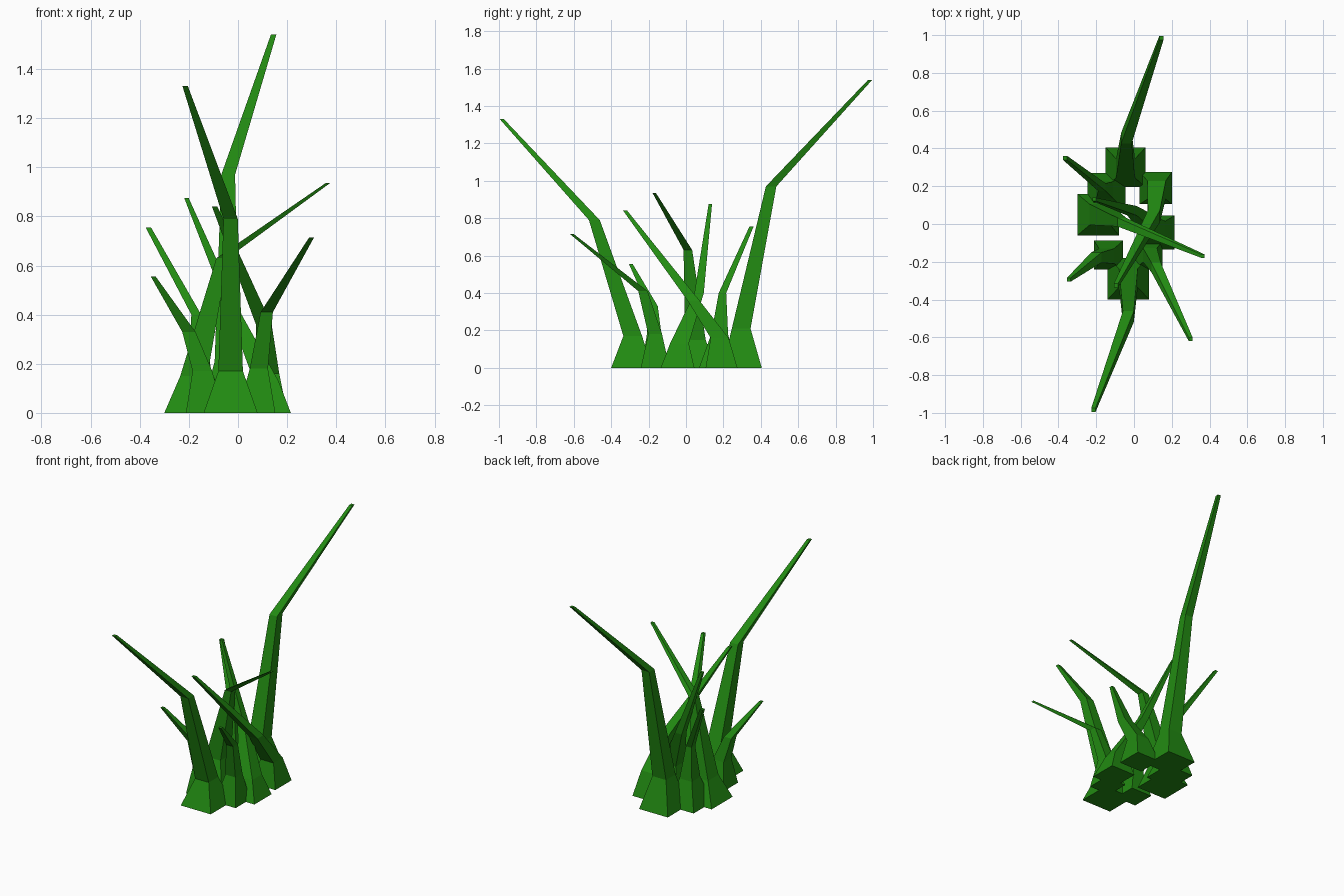
import bpy, bmesh

green = bpy.data.materials.new("grass green")
green.diffuse_color = (0.016, 0.26, 0.006, 1)

# Each blade: rings of (centre x, centre y, height, half width) from root to tip
BLADES = {
    "tall_back_blade":   [(-.045, .30, 0, .105), (-.045, .295, .21, .05), (-.04, .455, .97, .028), (.145, .985, 1.54, .011)],
    "tall_front_blade":  [(-.03, -.29, 0, .11), (-.03, -.285, .17, .05), (-.03, -.49, .79, .029), (-.215, -.985, 1.33, .011)],
    "left_blade":        [(-.19, .05, 0, .11), (-.18, .05, .15, .055), (-.065, .01, .63, .023), (.365, -.17, .935, .009)],
    "back_left_blade":   [(-.145, .17, 0, .1), (-.155, .18, .18, .045), (-.17, .195, .40, .02), (-.365, .35, .755, .011)],
    "back_right_blade":  [(.115, .19, 0, .085), (.12, .18, .16, .048), (.105, .04, .36, .032), (-.095, -.325, .84, .011)],
    "right_blade":       [(.125, -.045, 0, .09), (.115, -.035, .13, .05), (-.01, .07, .40, .025), (-.21, .13, .875, .009)],
    "front_left_blade":  [(-.135, -.165, 0, .077), (-.145, -.17, .17, .04), (-.2, -.178, .33, .027), (-.345, -.295, .555, .01)],
    "front_right_blade": [(.075, -.165, 0, .077), (.085, -.165, .18, .037), (.117, -.23, .41, .025), (.3, -.61, .715, .01)],
}


def make_blade(name, rings):
    bm = bmesh.new()
    loops = []
    for x, y, z, h in rings:
        loops.append([bm.verts.new((x + sx * h, y + sy * h, z))
                      for sx, sy in ((-1, -1), (1, -1), (1, 1), (-1, 1))])
    for low, high in zip(loops, loops[1:]):
        for i in range(4):
            j = (i + 1) % 4
            bm.faces.new((low[i], low[j], high[j], high[i]))
    bm.faces.new(loops[0][::-1])
    bm.faces.new(loops[-1])
    bmesh.ops.recalc_face_normals(bm, faces=bm.faces)
    mesh = bpy.data.meshes.new(name)
    bm.to_mesh(mesh)
    bm.free()
    mesh.materials.append(green)
    bpy.context.collection.objects.link(bpy.data.objects.new(name, mesh))


for name, rings in BLADES.items():
    make_blade(name, rings)
